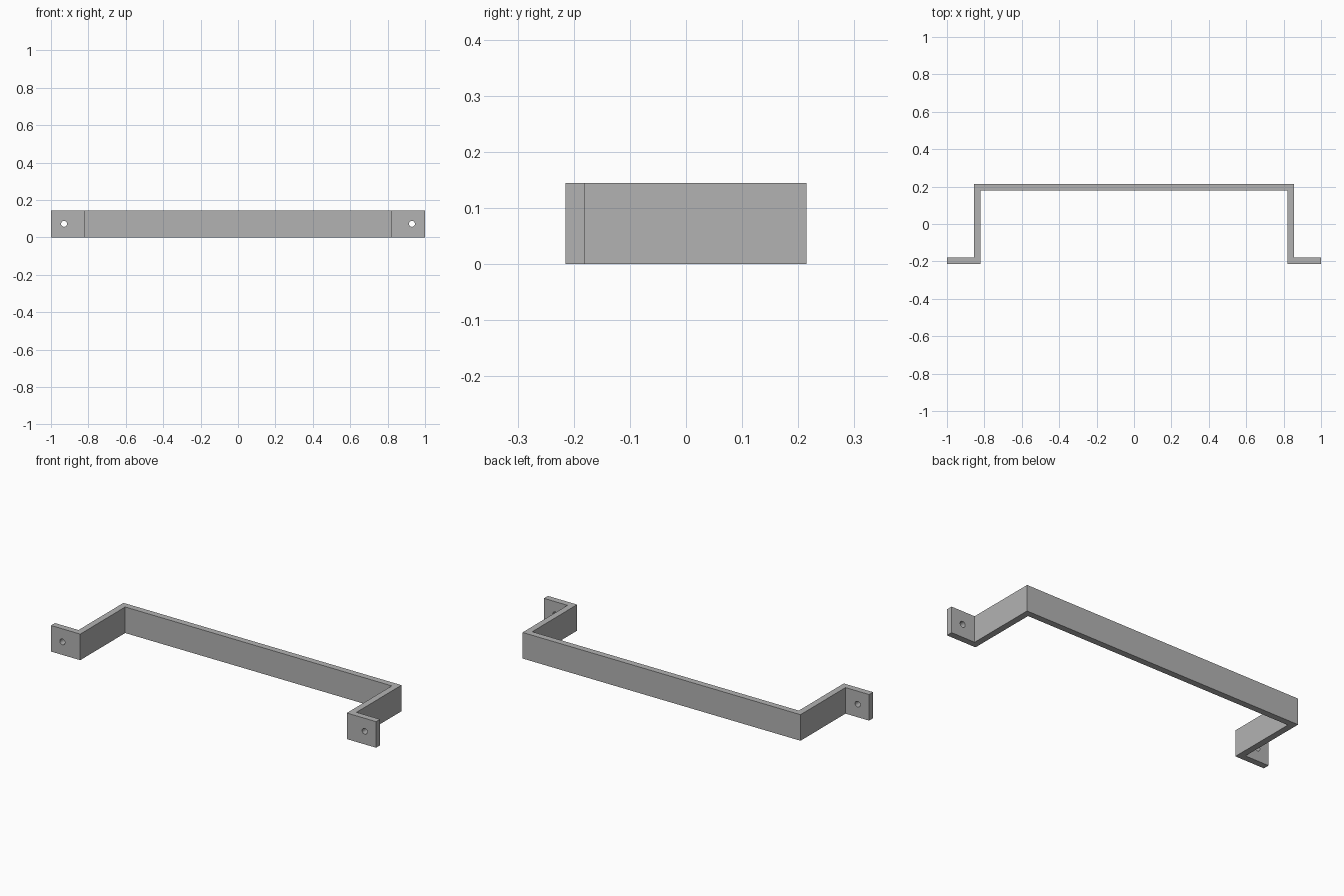
import bpy, bmesh, math
from mathutils import Matrix

cube = bpy.data.objects.get("Cube")
if cube:
    bpy.data.objects.remove(cube, do_unlink=True)

HEIGHT, DEPTH, THICK = 0.145, 0.215, 0.035
LEG_OUT, HOLE_X, HOLE_R = 0.855, 0.93, 0.016
LEG_IN = LEG_OUT - THICK

grey = bpy.data.materials.new("Bracket Grey")
grey.use_nodes = True
colour = (0.45, 0.45, 0.45, 1)
grey.diffuse_color = colour
grey.node_tree.nodes["Principled BSDF"].inputs["Base Color"].default_value = colour


def make_object(name, bm):
    bmesh.ops.recalc_face_normals(bm, faces=bm.faces)
    mesh = bpy.data.meshes.new(name)
    bm.to_mesh(mesh)
    bm.free()
    mesh.materials.append(grey)
    obj = bpy.data.objects.new(name, mesh)
    bpy.context.collection.objects.link(obj)
    return obj


# Bent strip: right half of the plan outline, mirrored and extruded upward
half = [(LEG_IN, DEPTH - THICK), (LEG_IN, -DEPTH), (1, -DEPTH),
        (1, THICK - DEPTH), (LEG_OUT, THICK - DEPTH), (LEG_OUT, DEPTH)]
outline = half + [(-x, y) for x, y in reversed(half)]
bm = bmesh.new()
base = bm.faces.new([bm.verts.new((x, y, 0)) for x, y in outline])
top = bmesh.ops.extrude_face_region(bm, geom=[base])["geom"]
bmesh.ops.translate(bm, vec=(0, 0, HEIGHT),
                    verts=[v for v in top if isinstance(v, bmesh.types.BMVert)])
bracket = make_object("bracket_strip", bm)

# Screw holes through both mounting flanges
bm = bmesh.new()
for side in (-1, 1):
    place = Matrix.Translation((side * HOLE_X, THICK / 2 - DEPTH, HEIGHT / 2))
    bmesh.ops.create_cone(bm, cap_ends=True, segments=24, radius1=HOLE_R,
                          radius2=HOLE_R, depth=THICK * 3,
                          matrix=place @ Matrix.Rotation(math.pi / 2, 4, "X"))
cutter = make_object("hole_cutter", bm)
cutter.hide_render = True

cut = bracket.modifiers.new("Screw Holes", "BOOLEAN")
cut.operation, cut.solver, cut.object = "DIFFERENCE", "EXACT", cutter
bpy.context.view_layer.objects.active = bracket
bracket.select_set(True)
bpy.ops.object.modifier_apply(modifier=cut.name)
bpy.data.objects.remove(cutter, do_unlink=True)

# Smooth hole walls, crisp bends
bpy.ops.object.shade_smooth_by_angle(angle=math.radians(30))
